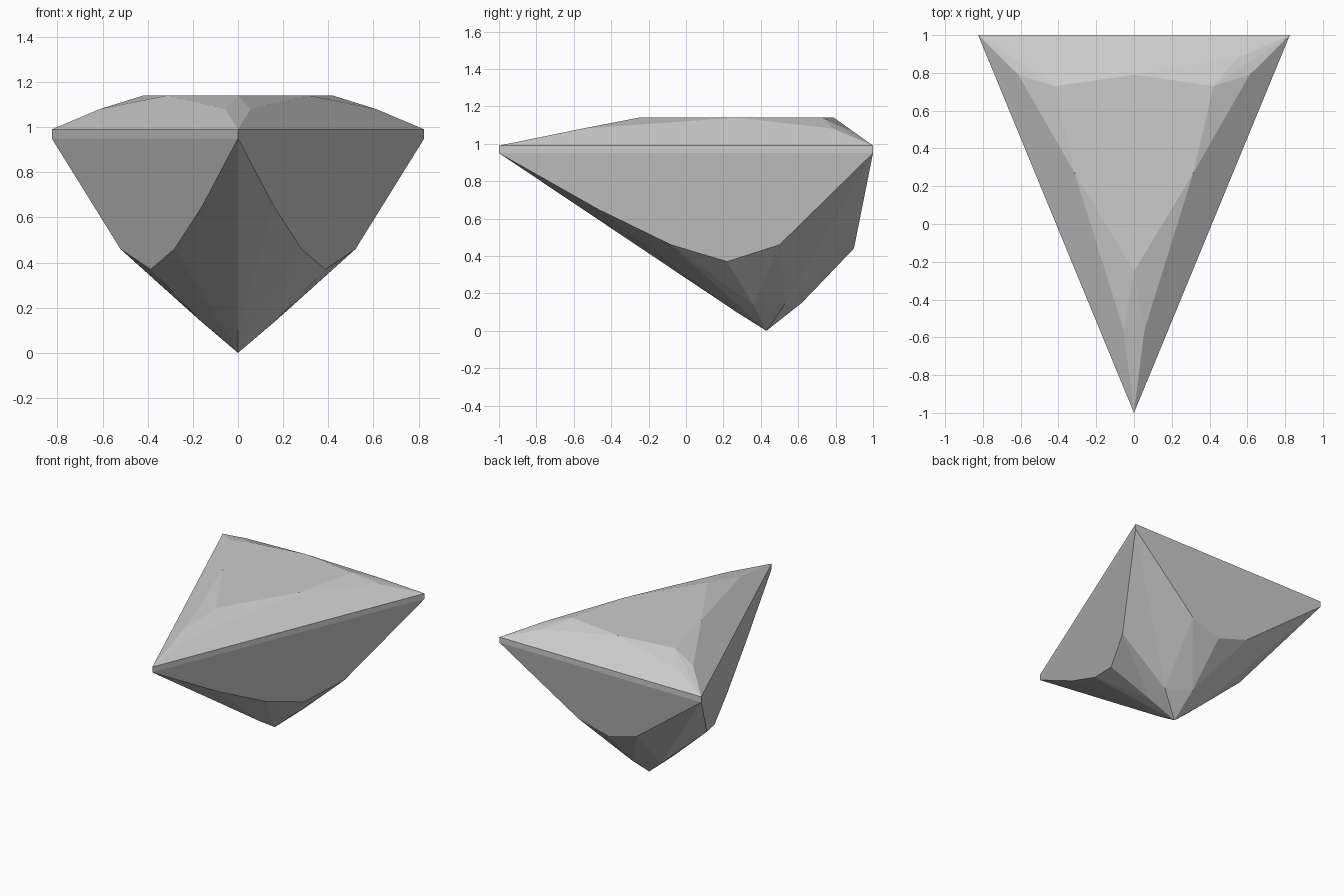
import bpy, bmesh, math

cube = bpy.data.objects.get("Cube")
if cube:
    bpy.data.objects.remove(cube, do_unlink=True)

HALF_WIDTH = 0.825
GIRDLE_TOP, GIRDLE_BOTTOM = 0.99, 0.95
CROWN_SLOPE, PAVILION_SLOPE = 1.4, 0.2


def inset(z):
    """Horizontal distance of a main facet from the girdle at height z."""
    if z > GIRDLE_TOP:
        return CROWN_SLOPE * (z - GIRDLE_TOP)
    return PAVILION_SLOPE * max(0, GIRDLE_BOTTOM - z)


def on_side(y, z):
    return (HALF_WIDTH * (y + 1) / 2 - inset(z), y, z)


def on_back(x, z):
    return (x, 1 - inset(z), z)


# Girdle: a thin triangular band
points = [(x, y, z) for z in (GIRDLE_TOP, GIRDLE_BOTTOM)
          for x, y in ((0, -1), (HALF_WIDTH, 1))]

# Crown: table corners and the ends of the corner kites
TABLE = 1.14
points += [(0, -0.25, TABLE), on_side(0.27, TABLE), (0.42, 0.73, TABLE),
           on_back(0, TABLE)]
points += [on_side(-0.56, 1.08), on_side(0.79, 1.08), on_back(0.55, 1.075)]

# Pavilion: scalloped lower edges of the three main facets
points += [on_side(y, z) for y, z in
           ((-0.47, 0.65), (-0.08, 0.46), (0.22, 0.37), (0.5, 0.46))]
points += [on_back(x, z) for x, z in ((0, 0.44), (0.24, 0.51), (0.48, 0.69))]

# Culet and the breaks just above it
points += [(0, 0.43, 0), (0, 0.27, 0.1), (0, 0.62, 0.15),
           (0.17, 0.53, 0.145), (0.16, 0.36, 0.138)]

# Mirror the points and wrap them in flat facets
bm = bmesh.new()
for x, y, z in points:
    for side in ((1, -1) if x > 0 else (1,)):
        bm.verts.new((side * x, y, z))
hull = bmesh.ops.convex_hull(bm, input=bm.verts[:])
spare = {v for v in hull["geom_interior"] + hull["geom_unused"]
         if isinstance(v, bmesh.types.BMVert)}
bmesh.ops.delete(bm, geom=list(spare), context='VERTS')
bmesh.ops.dissolve_limit(bm, angle_limit=math.radians(1),
                         verts=bm.verts[:], edges=bm.edges[:])
bmesh.ops.recalc_face_normals(bm, faces=bm.faces[:])
mesh = bpy.data.meshes.new("gemstone")
bm.to_mesh(mesh)
bm.free()

# One plain grey
grey = bpy.data.materials.new("light_grey")
grey.use_nodes = True
color = (0.6, 0.6, 0.6, 1)
grey.diffuse_color = color
grey.node_tree.nodes["Principled BSDF"].inputs["Base Color"].default_value = color
mesh.materials.append(grey)

gem = bpy.data.objects.new("gemstone", mesh)
bpy.context.scene.collection.objects.link(gem)
